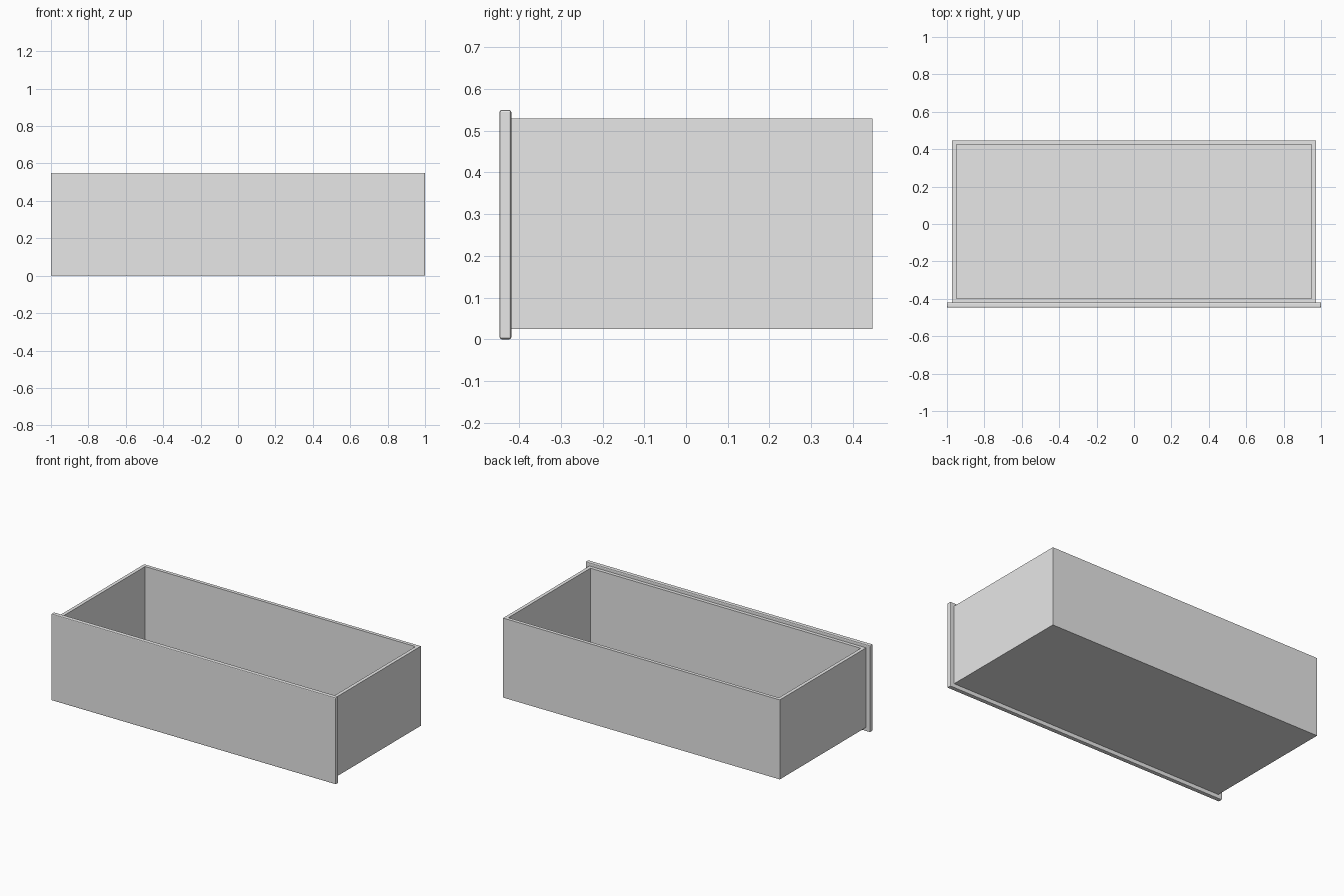
import bpy
import bmesh
from mathutils import Vector

cube = bpy.data.objects.get("Cube")
if cube:
    bpy.data.objects.remove(cube, do_unlink=True)

grey = bpy.data.materials.new("plain_grey")
grey.use_nodes = True
colour = (0.8, 0.8, 0.8, 1)
grey.diffuse_color = colour
grey.node_tree.nodes["Principled BSDF"].inputs["Base Color"].default_value = colour


def make_block(name, low, high):
    """Add a box spanning two opposite corners."""
    low, high = Vector(low), Vector(high)
    bpy.ops.mesh.primitive_cube_add(size=1, location=(low + high) / 2)
    obj = bpy.context.object
    obj.name = name
    obj.scale = high - low
    bpy.ops.object.transform_apply(location=False, rotation=False, scale=True)
    obj.data.materials.append(grey)
    return obj


# Drawer box: inset the top face, then push it down to form walls and floor
wall = 0.022
body = make_block("drawer_box", (-0.972, -0.419, 0.025), (0.972, 0.447, 0.53))
bm = bmesh.new()
bm.from_mesh(body.data)
top = max(bm.faces, key=lambda f: f.calc_center_median().z)
bmesh.ops.inset_region(bm, faces=[top], thickness=wall, use_even_offset=True)
height = 0.53 - 0.025
bmesh.ops.translate(bm, verts=top.verts, vec=(0, 0, 0))
cavity = bmesh.ops.extrude_discrete_faces(bm, faces=[top])["faces"][0]
bmesh.ops.translate(bm, verts=cavity.verts, vec=(0, 0, wall - height))
bmesh.ops.remove_doubles(bm, verts=bm.verts, dist=0.0001)
bm.to_mesh(body.data)
bm.free()

# Front panel: wider and taller than the box, with softened edges
panel = make_block("front_panel", (-1, -0.447, 0), (1, -0.419, 0.55))
bevel = panel.modifiers.new("soft_edges", "BEVEL")
bevel.width = 0.005
bevel.segments = 2
